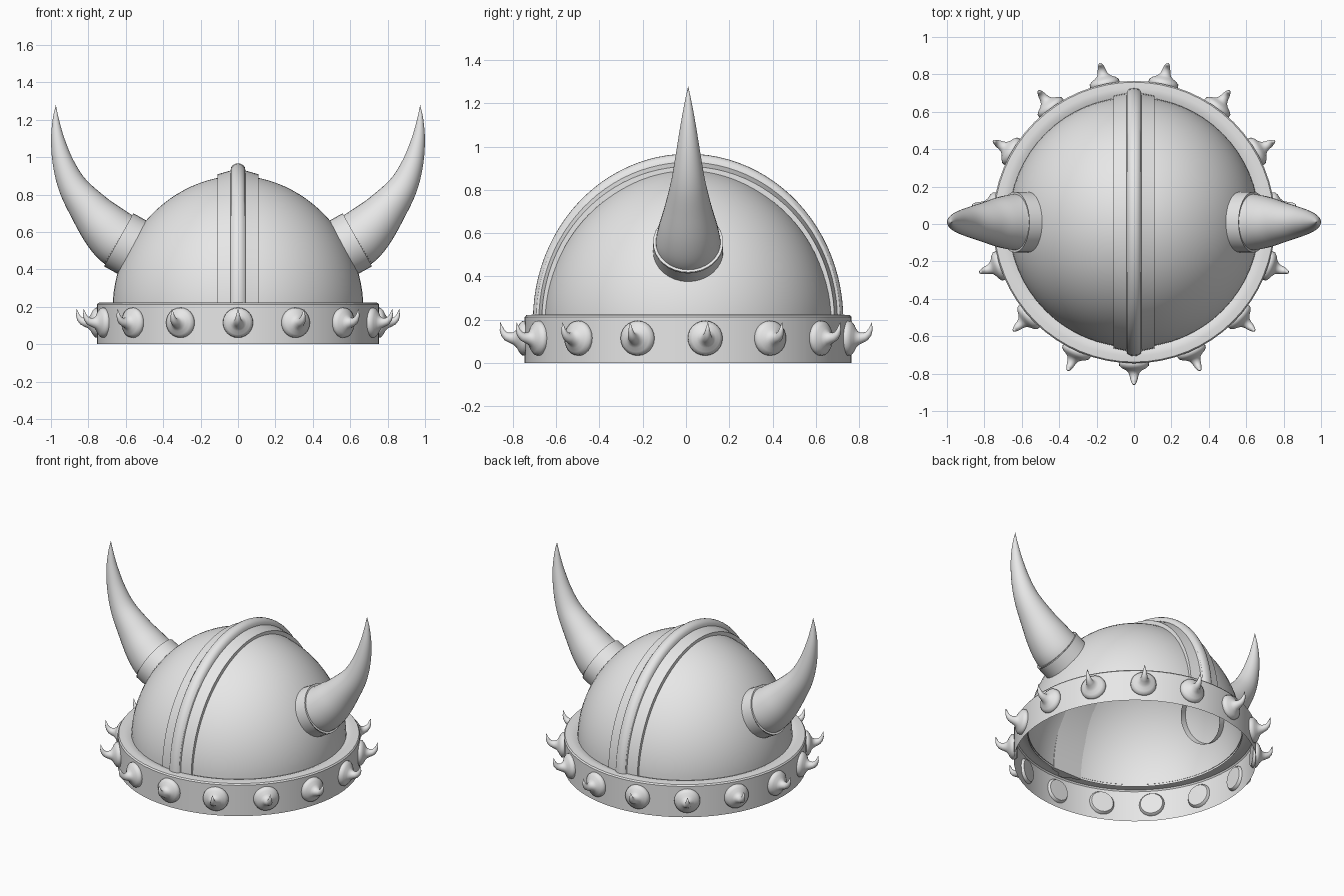
import bpy, bmesh, math
from mathutils import Vector, Matrix

if "Cube" in bpy.data.objects:
    bpy.data.objects.remove(bpy.data.objects["Cube"])

CY = 0.01            # the round body sits a touch behind the origin
metal = bpy.data.materials.new("light_grey")
metal.diffuse_color = (0.8, 0.8, 0.8, 1)
metal.use_nodes = True
metal.node_tree.nodes["Principled BSDF"].inputs["Base Color"].default_value = metal.diffuse_color


def finish(bm, name, angle=35):
    bmesh.ops.remove_doubles(bm, verts=bm.verts, dist=0.0002)
    bmesh.ops.recalc_face_normals(bm, faces=bm.faces)
    me = bpy.data.meshes.new(name)
    bm.to_mesh(me)
    bm.free()
    me.materials.append(metal)
    ob = bpy.data.objects.new(name, me)
    bpy.context.collection.objects.link(ob)
    bpy.ops.object.select_all(action='DESELECT')
    ob.select_set(True)
    bpy.context.view_layer.objects.active = ob
    bpy.ops.object.shade_smooth_by_angle(angle=math.radians(angle))
    return ob


def skin(bm, rings, closed=True):
    """Bridge successive rings of points with quads."""
    vs = [[bm.verts.new(p) for p in ring] for ring in rings]
    n = len(vs[0])
    for a, b in zip(vs, vs[1:]):
        for i in range(n if closed else n - 1):
            j = (i + 1) % n
            bm.faces.new((a[i], a[j], b[j], b[i]))
    return vs


def lathe(name, profile, seg=64, angle=35):
    bm = bmesh.new()
    rings = [[(r * math.cos(2 * math.pi * i / seg), CY + r * math.sin(2 * math.pi * i / seg), z)
              for i in range(seg)] for r, z in profile]
    skin(bm, rings)
    return finish(bm, name, angle)


def spline(pts, steps):
    """Catmull-Rom through (distance out, height, radius) points."""
    p = [Vector(q) for q in pts]
    p = [2 * p[0] - p[1]] + p + [2 * p[-1] - p[-2]]
    out = []
    for a, b, c, d in zip(p, p[1:], p[2:], p[3:]):
        for s in range(steps):
            t = s / steps
            out.append(0.5 * (2 * b + (c - a) * t + (2 * a - 5 * b + 4 * c - d) * t * t
                              + (3 * b - a - 3 * c + d) * t ** 3))
    return out + [p[-2]]


def tube(name, pts, heading, seg=32, angle=40):
    """Round sweep along a path in an upright plane, turned to a heading."""
    bm = bmesh.new()
    rot = Matrix.Rotation(heading, 3, 'Z')
    rings = []
    for k, q in enumerate(pts):
        a, b = pts[max(k - 1, 0)], pts[min(k + 1, len(pts) - 1)]
        t = Vector((b[0] - a[0], 0, b[1] - a[1])).normalized()
        n = Vector((-t.z, 0, t.x))
        r = max(q[2], 0)
        ring = []
        for i in range(seg):
            w = 2 * math.pi * i / seg
            p = Vector((q[0], 0, q[1])) + r * (math.cos(w) * n + math.sin(w) * Vector((0, 1, 0)))
            ring.append(rot @ p + Vector((0, CY, 0)))
        rings.append(ring)
    skin(bm, rings)
    return finish(bm, name, angle)


# Hollow dome
dome = []
for i in range(25):
    w = math.pi / 2 * i / 24
    dome.append((0.67 * max(math.cos(w), 0) ** 1.04, 0.2 + 0.7 * math.sin(w) ** 1.04))
lathe("dome", dome)

# Brow band with a rolled top lip
lathe("brow_band", [(0.755, 0.0), (0.755, 0.212), (0.748, 0.221), (0.715, 0.224),
                    (0.69, 0.222), (0.665, 0.212)])

# Crest: flat strap with a rounded ridge, swept front to back
half = [(0.11, -0.02), (0.11, 0.008), (0.04, 0.028), (0.037, 0.045), (0.027, 0.058), (0.014, 0.065)]
section = half + [(0, 0.067)] + [(-x, o) for x, o in reversed(half)]
bm = bmesh.new()
rings = []
for i in range(49):
    w = math.pi * i / 48
    rings.append([(x, CY - (0.67 + 0.7 * o) * math.cos(w), 0.2 + (0.7 + o) * math.sin(w))
                  for x, o in section])
loops = skin(bm, rings)
for end in (loops[0], loops[-1]):
    bm.faces.new(end)
finish(bm, "crest", 30)

# Horns and their sockets, one each side
horn = spline([(0.59, 0.535, 0.15), (0.645, 0.565, 0.149), (0.716, 0.632, 0.134),
               (0.79, 0.716, 0.109), (0.878, 0.835, 0.08), (0.932, 0.96, 0.058),
               (0.963, 1.09, 0.037), (0.974, 1.2, 0.017), (0.974, 1.28, 0.0)], 5)
ax, az = 0.875, 0.485
socket = [(0.638 + ax * d, 0.558 + az * d, r)
          for d, r in ((-0.125, 0.162), (-0.06, 0.162), (0.0, 0.162))]
for side, heading in (("right", 0), ("left", math.pi)):
    tube("horn_" + side, horn, heading)
    bm_socket = tube("horn_socket_" + side, socket, heading)
    # socket rim closing onto the horn
    tube("horn_socket_rim_" + side, [(0.638, 0.558, 0.162), (0.6385, 0.5583, 0.145)], heading)

# Fifteen hooked studs around the band
stud = [(0.735, 0.115, 0.0), (0.7355, 0.115, 0.07), (0.752, 0.115, 0.081), (0.768, 0.115, 0.079),
        (0.781, 0.115, 0.064), (0.791, 0.115, 0.045), (0.803, 0.115, 0.031), (0.82, 0.117, 0.024),
        (0.838, 0.123, 0.020), (0.852, 0.136, 0.015), (0.861, 0.155, 0.010), (0.868, 0.19, 0.0)]
for k in range(15):
    tube("stud_%02d" % (k + 1), stud, math.radians(-90 + 24 * k), 24, 50)
